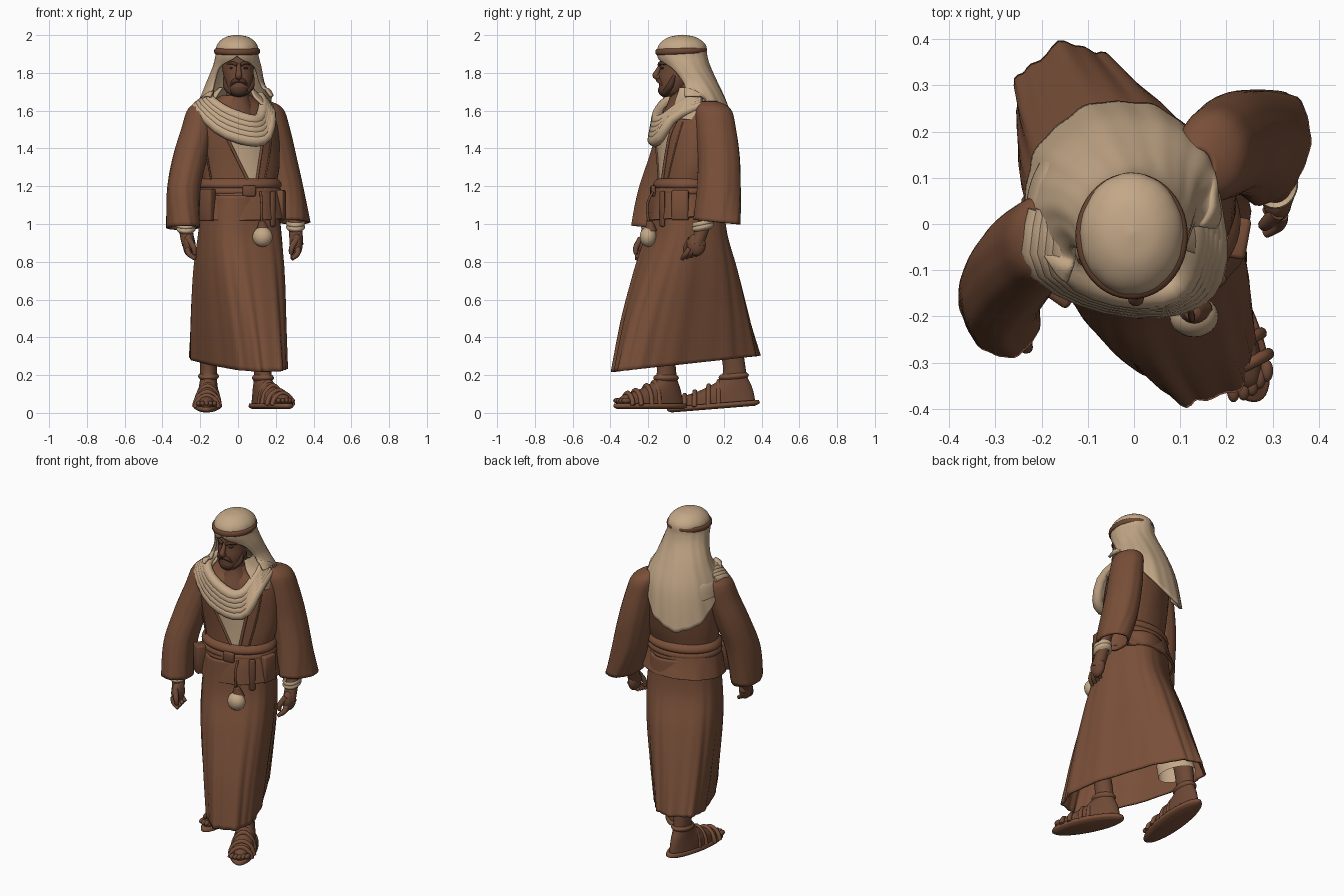
import bpy, bmesh, math
from math import sin, cos, pi, radians
from mathutils import Vector
from mathutils.bvhtree import BVHTree

cube = bpy.data.objects.get("Cube")
if cube:
    bpy.data.objects.remove(cube)


def material(name, rgb):
    m = bpy.data.materials.new(name)
    m.use_nodes = True
    m.diffuse_color = (*rgb, 1)
    m.node_tree.nodes["Principled BSDF"].inputs["Base Color"].default_value = (*rgb, 1)
    return m


BROWN = material("brown_wool", (0.19, 0.078, 0.04))
LEATHER = material("dark_leather", (0.155, 0.064, 0.034))
SKIN = material("tanned_skin", (0.155, 0.066, 0.036))
HAIR = material("dark_hair", (0.08, 0.036, 0.022))
CREAM = material("cream_cloth", (0.55, 0.39, 0.245))


def mesh_object(name, bm, mat):
    bmesh.ops.recalc_face_normals(bm, faces=bm.faces)
    for f in bm.faces:
        f.smooth = True
    me = bpy.data.meshes.new(name)
    bm.to_mesh(me)
    me.materials.append(mat)
    ob = bpy.data.objects.new(name, me)
    bpy.context.collection.objects.link(ob)
    return ob


def spline(keys, t):
    """Smooth interpolation through a list of tuples, t in 0..1."""
    n = len(keys) - 1
    i = min(int(t * n), n - 1)
    f = t * n - i
    a, b, c, d = (keys[max(0, min(n, k))] for k in (i - 1, i, i + 1, i + 2))
    return [q + f * (r - p + f * (2 * p - 5 * q + 4 * r - s + f * (3 * (q - r) + s - p))) / 2
            for p, q, r, s in zip(a, b, c, d)]


def power(c, p):
    return math.copysign(abs(c) ** p, c)


def loft(name, rings, mat, sides=56, rows=30, fold=0, folds=11, cap=True, thick=0, boxy=1, lean=0):
    """Rings are (x, y, z, rx, ry, turn, slope, front_gap), last three optional."""
    keys = [tuple(r) + (0,) * (8 - len(r)) for r in rings]
    opened = any(k[7] for k in keys)
    bm = bmesh.new()
    grid = []
    for j in range(rows + 1):
        v = j / rows
        x, y, z, rx, ry, turn, slope, gap = spline(keys, v)
        turn, gap, row = radians(turn), radians(max(gap, 0)), []
        for i in range(sides + (1 if opened else 0)):
            a = -pi / 2 + gap + (2 * pi - 2 * gap) * i / sides
            k = 1 + fold * v * (sin(folds * a) + 0.6 * sin(2 * folds * a + 1 + 3 * v))
            lx, ly = max(rx, 0) * k * power(cos(a), boxy), max(ry, 0) * k * power(sin(a), boxy)
            wx, wy = lx * cos(turn) - ly * sin(turn), lx * sin(turn) + ly * cos(turn)
            rise = slope * (wy * cos(radians(lean)) - wx * sin(radians(lean)))
            row.append(bm.verts.new((x + wx, y + wy, z + min(rise, .06))))
        grid.append(row)
    for lo, hi in zip(grid, grid[1:]):
        for i in range(sides):
            k = (i + 1) % len(lo)
            bm.faces.new((lo[i], lo[k], hi[k], hi[i]))
    if cap and not opened:
        bm.faces.new(grid[0])
        bm.faces.new(grid[-1])
    bmesh.ops.remove_doubles(bm, verts=bm.verts, dist=1e-5)
    ob = mesh_object(name, bm, mat)
    if thick:
        s = ob.modifiers.new("thickness", "SOLIDIFY")
        s.thickness, s.offset = thick, 0
    bm.free()
    return ob


def cord(name, points, radius, mat, taper=None):
    """Round tube along a smooth path."""
    cu = bpy.data.curves.new(name, "CURVE")
    cu.dimensions, cu.bevel_depth, cu.bevel_resolution, cu.use_fill_caps = "3D", radius, 3, True
    sp = cu.splines.new("POLY")
    sp.points.add(16)
    for i, point in enumerate(sp.points):
        point.co = (*spline(points, i / 16), 1)
        point.radius = spline([(t,) for t in taper], i / 16)[0] if taper else 1
    sp.use_smooth = True
    cu.materials.append(mat)
    ob = bpy.data.objects.new(name, cu)
    bpy.context.collection.objects.link(ob)
    return ob


def ball(name, centre, size, mat):
    bm = bmesh.new()
    bmesh.ops.create_uvsphere(bm, u_segments=24, v_segments=14, radius=1)
    bmesh.ops.scale(bm, vec=size, verts=bm.verts)
    bmesh.ops.translate(bm, vec=centre, verts=bm.verts)
    return mesh_object(name, bm, mat)


def box(name, centre, size, mat, turn=0):
    bm = bmesh.new()
    bmesh.ops.create_cube(bm, size=1)
    bmesh.ops.scale(bm, vec=size, verts=bm.verts)
    ob = mesh_object(name, bm, mat)
    ob.location, ob.rotation_euler.z = centre, radians(turn)
    b = ob.modifiers.new("soft_edges", "BEVEL")
    b.width, b.segments = 0.01, 2
    return ob


# Robe: striding skirt, torso, coat tails, and a scrap of underskirt at the back leg
loft("robe_skirt", [(.01, 0, 1.15, .175, .18, -63), (.01, 0, .95, .195, .2, -63), (.005, 0, .75, .265, .2, -63),
                    (0, 0, .5, .345, .177, -63), (0, 0, .26, .412, .15, -63, .11)],
     BROWN, sides=112, fold=.02, cap=False, thick=.012, boxy=.72)
loft("underskirt", [(-.12, .23, .285, .11, .07, -63, .11), (-.11, .2, .42, .1, .08, -63)], CREAM,
     rows=8, cap=False)
torso = loft("robe_torso", [(.01, 0, 1.1, .2, .15, 5), (.01, 0, 1.2, .195, .145, 8),
                            (.01, .015, 1.32, .215, .155, 16), (-.005, .025, 1.5, .23, .165, 28),
                            (-.015, .03, 1.59, .215, .145, 28), (-.015, .03, 1.64, .15, .11, 28),
                            (-.01, 0, 1.68, .08, .08, 28)], BROWN, fold=.008)
loft("coat_tails", [(.01, 0, 1.2, .2, .155), (.01, 0, 1.12, .218, .178),
                    (.01, .005, 1.035, .235, .2, 0, .08)], BROWN, fold=.014, cap=False, thick=.014)
skin_of_torso = BVHTree.FromPolygons([v.co for v in torso.data.vertices],
                                     [p.vertices for p in torso.data.polygons])


def on_chest(x, z, off=.005):
    hit = skin_of_torso.ray_cast(Vector((x, -1, z)), Vector((0, 1, 0)))[0]
    return (x, (hit.y if hit else -.1) - off, z)


# Cream shirt panel in the coat opening, and coat edges
bm = bmesh.new()
rows = []
for j in range(15):
    z, w = 1.22 + .025 * j, .016 + .0078 * j
    rows.append([bm.verts.new(on_chest(.078 - .004 * j + w * (i / 4 - 1), z)) for i in range(9)])
for lo, hi in zip(rows, rows[1:]):
    for i in range(8):
        bm.faces.new((lo[i], lo[i + 1], hi[i + 1], hi[i]))
mesh_object("shirt_panel", bm, CREAM)
for side, name in ((-1, "right"), (1, "left")):
    cord(name + "_coat_edge", [on_chest(.078 - .06 * t + side * (.02 + .112 * t), 1.22 + .35 * t, .004)
                               for t in (0, .25, .5, .75, 1)], .008, BROWN)
    cord(name + "_vest_seam", [on_chest(side * x, z, .001) for x, z in ((.14, 1.22), (.17, 1.4), (.175, 1.54))],
         .005, LEATHER)

# Belt with pouches, strap ends and hanging flask
for k, z in enumerate((1.135, 1.175, 1.21)):
    loft(f"sash_wrap_{k + 1}", [(.01, 0, z - .03, .2, .155, 5), (.01, 0, z - .01, .22, .174, 5),
                                (.01, 0, z + .012, .216, .17, 5), (.01, 0, z + .03, .2, .15, 5)],
         BROWN, rows=10, cap=False)
box("buckle", (.06, -.175, 1.175), (.07, .025, .06), LEATHER, 5)
box("front_pouch", (-.16, -.14, 1.1), (.075, .06, .17), LEATHER, -35)
box("side_pouch", (.225, -.03, 1.1), (.045, .09, .16), BROWN, -10)
box("belt_strap", (.185, -.125, 1.08), (.035, .02, .19), LEATHER, 40)
cord("flask_cord", [(.12, -.175, 1.17), (.125, -.205, 1.1), (.125, -.195, .99)], .007, LEATHER)
ball("flask", (.13, -.2, .932), (.053, .045, .053), CREAM)
loft("flask_collar", [(.13, -.188, .962, .04, .036), (.13, -.188, .985, .028, .026),
                      (.127, -.193, 1.015, .016, .016)], LEATHER, sides=20, rows=8)

# Wide sleeves, cuffs and hands
arms = {
    "left": (1, [(.14, .12, 1.645, .03, .04), (.165, .145, 1.605, .07, .088), (.19, .16, 1.5, .08, .1),
                 (.22, .175, 1.35, .085, .105), (.255, .175, 1.18, .088, .11), (.295, .165, 1.01, .078, .12, -15, -.1)],
             (.305, .09, .98), (.31, .055, .89), (.285, .015, .815)),
    "right": (-1, [(-.17, -.02, 1.645, .03, .04), (-.19, -.03, 1.605, .07, .085), (-.215, -.05, 1.5, .08, .095),
                   (-.255, -.09, 1.35, .085, .1), (-.287, -.14, 1.18, .082, .105), (-.29, -.175, .98, .08, .11, 15, -.1)],
              (-.275, -.18, .97), (-.26, -.21, .89), (-.225, -.225, .815)),
}
for side, (s, sleeve, wrist, palm, tips) in arms.items():
    loft(side + "_sleeve", sleeve, BROWN, fold=.02, folds=7, thick=.012, cap=False)
    wrist, palm, tips = Vector(wrist), Vector(palm), Vector(tips)
    up = wrist + Vector((0, .05, .15))
    cord(side + "_forearm", [up, wrist, palm], .036, SKIN)
    for k in range(2):
        loft(f"{side}_cuff_{k + 1}", [(*(wrist + Vector((0, 0, .02 * k + d))), r, r * 1.15, 0, .2)
                                      for d, r in ((-.014, .038), (0, .05), (.018, .047))], CREAM, rows=8, cap=False)
    ball(side + "_palm", palm, (.032, .05, .06), SKIN)
    for k in range(4):
        o = Vector((0, (k - 1.5) * .024, .006 * k))
        mid = palm.lerp(tips, .5) + o + Vector((s * .016, 0, -.012))
        cord(f"{side}_finger_{k + 1}", [palm + o + Vector((s * .008, 0, -.02)), mid, tips + o],
             .0145, SKIN, (1.1, 1, .7))
    cord(side + "_thumb", [palm + Vector((0, -.03, .03)), palm + Vector((-s * .025, -.055, -.015)),
                           palm + Vector((-s * .03, -.055, -.05))], .015, SKIN, (1.2, 1, .7))

# Feet, legs and strapped sandals
for side, c, half, angle, base, slope in (("left", (.175, -.19), .215, -63, .02, 0),
                                          ("right", (-.16, .145), .245, -92, .02, .08)):
    ax = Vector((cos(radians(angle)), sin(radians(angle)), 0))
    across = Vector((-ax.y, ax.x, 0))
    mid = Vector((*c, base))

    def ring(shift, z, length, width):
        p = mid + ax * shift * half
        return (p.x, p.y, p.z + z + slope * (p.y - c[1]), length * half, width, angle, slope)

    loft(side + "_sole", [ring(0, 0, .9, .055), ring(0, .012, 1, .075), ring(0, .03, .98, .072)],
         BROWN, rows=8)
    loft(side + "_foot", [ring(0, .03, .9, .062), ring(-.05, .07, .82, .058), ring(-.3, .11, .52, .05),
                          ring(-.45, .17, .27, .044), ring(-.4, .29, .24, .048), ring(-.25, .4, .24, .05)], SKIN)
    for k, (pos, high, w) in enumerate(((.62, .085, .062), (.4, .1, .068), (.1, .125, .064), (-.12, .145, .058))):
        q = mid + ax * pos * half + Vector((0, 0, slope * ax.y * pos * half))
        cord(f"{side}_strap_{k + 1}", [q + across * w * t + Vector((0, 0, .02 + (high - .02) * h))
                                       for t, h in ((-1, 0), (-.75, .6), (0, 1), (.75, .6), (1, 0))], .013, BROWN)
    loft(side + "_ankle_strap", [ring(-.44, .15, .28, .046), ring(-.44, .165, .33, .056),
                                 ring(-.44, .18, .28, .046)], BROWN, rows=6, cap=False)
    for k in range(5):
        p = mid + ax * half * (.84 - .03 * abs(k - 1.5)) + across * (k - 2) * .021
        ball(f"{side}_toe_{k + 1}", p + Vector((0, 0, .045 + slope * ax.y * half * .8)), (.014, .024, .015), SKIN)

# Head and face
loft("head", [(.005, -.08, 1.675, .025, .03), (.005, -.075, 1.70, .055, .064), (.005, -.058, 1.76, .075, .085),
              (0, -.045, 1.82, .083, .094), (0, -.03, 1.9, .09, .1), (0, -.02, 1.95, .05, .06)], SKIN)
loft("neck", [(0, -.02, 1.56, .11, .12), (0, -.02, 1.66, .065, .07), (0, -.02, 1.78, .06, .065)], SKIN)
cord("nose", [(.004, -.13, 1.845), (.004, -.15, 1.81), (.004, -.16, 1.785), (.004, -.135, 1.772)],
     .015, SKIN, (.7, .9, 1.2, .9))
ball("beard", (.005, -.108, 1.708), (.048, .04, .036), HAIR)
for s, side in ((-1, "right"), (1, "left")):
    cord(side + "_brow", [(.004 + s * x, y, z) for x, y, z in ((.01, -.142, 1.842), (.035, -.134, 1.853), (.062, -.108, 1.845))],
         .009, HAIR, (1, 1, .5))
    ball(side + "_eye", (.004 + s * .033, -.122, 1.826), (.016, .012, .007), HAIR)
    cord(side + "_moustache", [(.004 + s * x, y, z) for x, y, z in ((0, -.147, 1.762), (.025, -.14, 1.755), (.045, -.118, 1.73))],
         .012, HAIR, (1, 1, .4))
    cord(side + "_whiskers", [(.004 + s * x, y, z) for x, y, z in ((.072, -.06, 1.79), (.065, -.085, 1.73), (.03, -.11, 1.695))],
         .018, HAIR, (.5, 1, 1))

# Head cloth falling to a point on the back, with its band, and the scarf spread over the shoulders
loft("head_cloth", [(-.005, -.02, 1.995, 0, 0), (-.005, -.02, 1.982, .06, .07), (-.005, -.02, 1.945, .1, .118),
                    (-.005, -.02, 1.89, .107, .126), (-.005, .005, 1.83, .122, .118, 0, 0, 48),
                    (-.015, .045, 1.74, .15, .125, 8, -.1, 54), (-.02, .06, 1.66, .185, .165, 15, -.45, 50),
                    (-.025, .05, 1.615, .205, .212, 20, -1.15, 55)],
     CREAM, sides=72, rows=48, fold=.014, folds=9, thick=.014, lean=25)
loft("head_band", [(-.005, -.026, 1.897, .105, .122, 0, .04), (-.005, -.026, 1.905, .12, .135, 0, .04),
                   (-.005, -.026, 1.926, .119, .135, 0, .04), (-.005, -.026, 1.934, .1, .12, 0, .04)],
     LEATHER, rows=8, cap=False)
loft("shoulder_scarf", [(-.02, .035, 1.55, .208, .195, 12, -.1, 40), (-.02, .035, 1.625, .19, .17, 12, 0, 42),
                        (-.015, .03, 1.675, .13, .12, 0, 0, 50), (-.01, .01, 1.72, .085, .085, 0, 0, 60)],
     CREAM, fold=.01, thick=.012)

# Scarf rolls slung across the chest, from shoulder to shoulder
for k in range(5):
    d = k * .026
    cord(f"scarf_roll_{k + 1}", [(-.145 - d * .6, .03, 1.685 - d * .5), (-.15 - d * .6, -.085, 1.66 - d * .5),
                                 (-.07 - d * .2, -.14 - d * .15, 1.60 - d), (.055, -.15 - d * .2, 1.55 - d),
                                 (.115 + d * .3, -.11 - d * .3, 1.56 - d), (.135 + d * .4, -.02 - d * .4, 1.63 - d * .6),
                                 (.12 + d * .4, .08, 1.68 - d * .5)], .027, CREAM, (.8, 1, 1.1, 1.25, 1.1, 1, .8))
